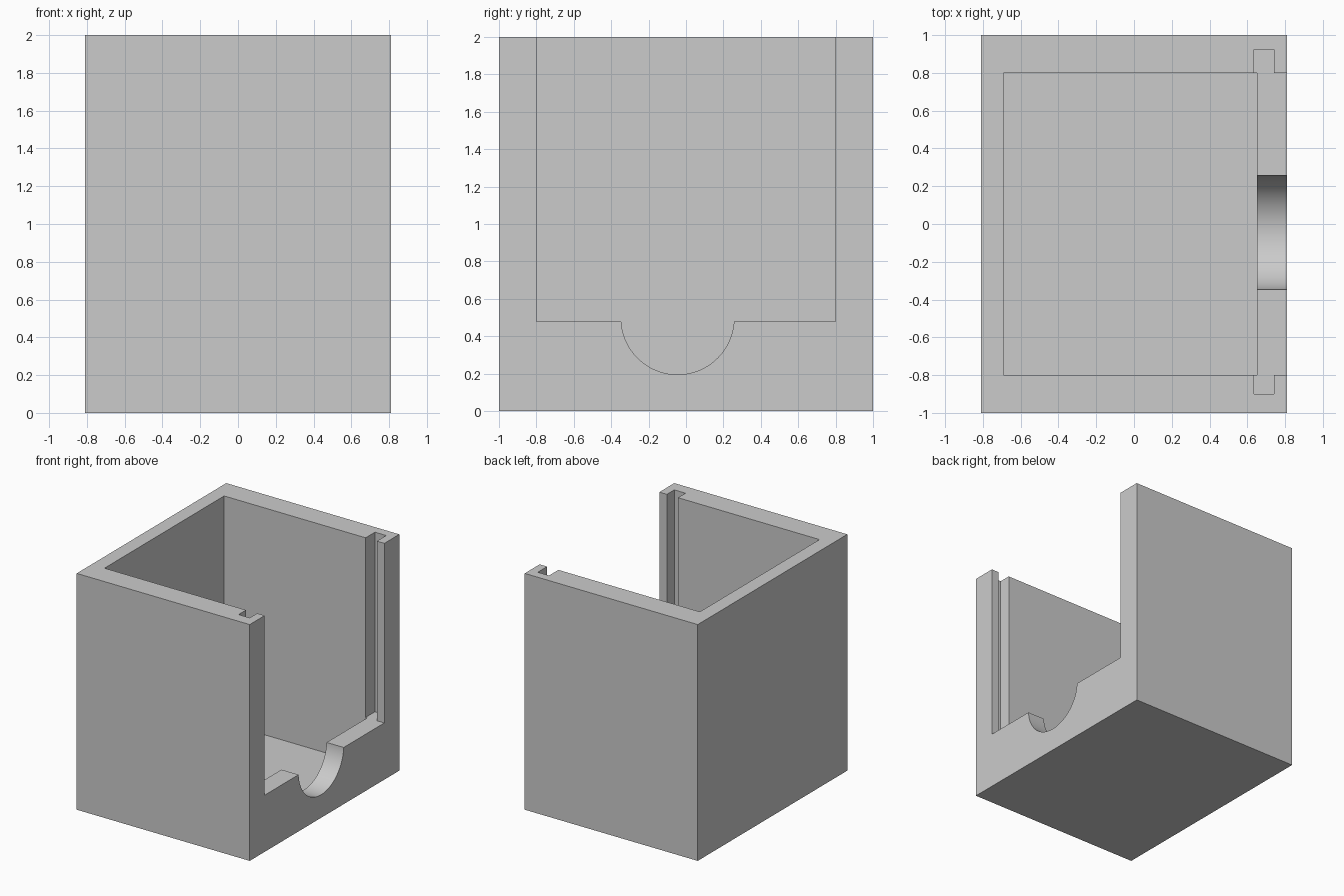
import bpy
import bmesh
import math

default = bpy.data.objects.get("Cube")
if default:
    bpy.data.objects.remove(default, do_unlink=True)

W, D, H = 0.81, 1.0, 2.0          # half width, half depth, height
INNER = 0.80                      # half depth of the cavity
FLOOR, SILL = 0.08, 0.48          # cavity floor and front sill heights
SILL_X = 0.65                     # inner face of the sill
TOP = H + 0.2                     # cutters overshoot the rim

grey = bpy.data.materials.new("plain_grey")
grey.use_nodes = True
grey.diffuse_color = (0.6, 0.6, 0.6, 1)
grey.node_tree.nodes["Principled BSDF"].inputs["Base Color"].default_value = (0.6, 0.6, 0.6, 1)


def prism(name, outline, z0, z1):
    """Extrude a plan outline from z0 to z1."""
    bm = bmesh.new()
    face = bm.faces.new([bm.verts.new((x, y, z0)) for x, y in outline])
    new = bmesh.ops.extrude_face_region(bm, geom=[face])["geom"]
    bmesh.ops.translate(bm, vec=(0, 0, z1 - z0),
                        verts=[v for v in new if isinstance(v, bmesh.types.BMVert)])
    bmesh.ops.recalc_face_normals(bm, faces=bm.faces)
    mesh = bpy.data.meshes.new(name)
    bm.to_mesh(mesh)
    bm.free()
    mesh.materials.append(grey)
    obj = bpy.data.objects.new(name, mesh)
    bpy.context.collection.objects.link(obj)
    return obj


def rect(x0, x1, y0, y1):
    return [(x0, y0), (x1, y0), (x1, y1), (x0, y1)]


def cut(target, cutter):
    """Subtract the cutter, then discard it."""
    cutter.hide_render = True
    mod = target.modifiers.new("cut", "BOOLEAN")
    mod.operation = "DIFFERENCE"
    mod.solver = "EXACT"
    mod.object = cutter
    bpy.ops.object.select_all(action="DESELECT")
    bpy.context.view_layer.objects.active = target
    target.select_set(True)
    bpy.ops.object.modifier_apply(modifier=mod.name)
    bpy.data.objects.remove(cutter, do_unlink=True)


# Solid outer block
box = prism("open_box", rect(-W, W, -D, D), 0, H)

# Inner cavity
cut(box, prism("cavity_cutter", rect(-0.69, SILL_X, -INNER, INNER), FLOOR, TOP))

# Side opening above the sill, with a sliding-panel groove in each jamb
g0, g1 = 0.635, 0.74
opening = [(0.5, -INNER), (g0, -INNER), (g0, -0.90), (g1, -0.90), (g1, -INNER), (1, -INNER),
           (1, INNER), (g1, INNER), (g1, 0.925), (g0, 0.925), (g0, INNER), (0.5, INNER)]
cut(box, prism("opening_cutter", opening, SILL, TOP))

# Half-round finger notch in the sill
bpy.ops.mesh.primitive_cylinder_add(vertices=96, radius=0.302, depth=0.5,
                                    location=(0.75, -0.045, 0.497),
                                    rotation=(0, math.pi / 2, 0))
notch = bpy.context.object
notch.name = "notch_cutter"
notch.data.materials.append(grey)
cut(box, notch)

# Smooth the notch, keep the other edges sharp
bpy.ops.object.shade_smooth_by_angle(angle=math.radians(30))
